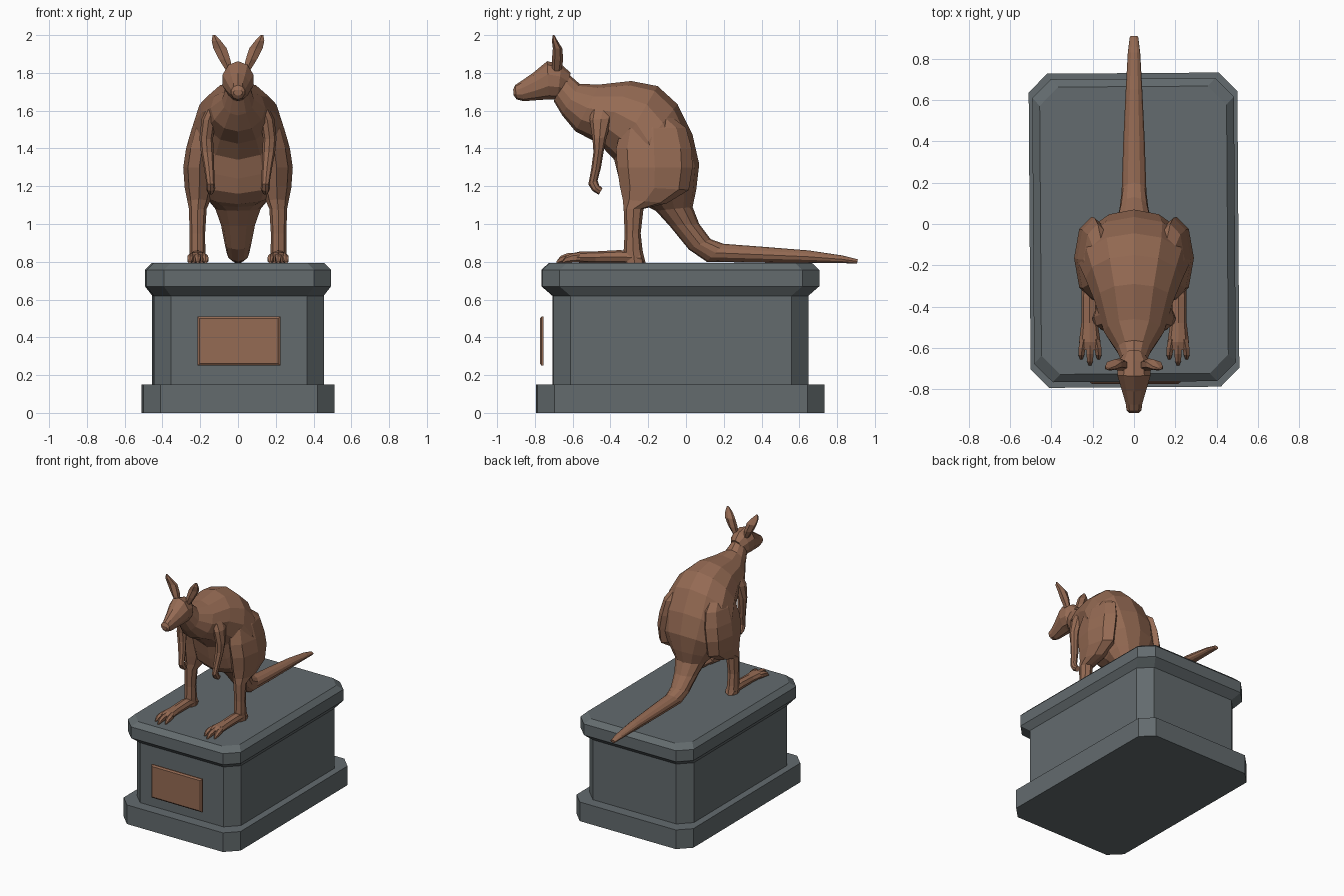
import bpy, bmesh, math


def material(name, rgb):
    m = bpy.data.materials.new(name)
    m.diffuse_color = (*rgb, 1)
    return m


BRONZE = material("bronze", (0.30, 0.145, 0.087))
STONE = material("grey stone", (0.125, 0.147, 0.156))


def skin(name, rings, mat, mirror=False):
    """Bridge closed rings of points and cap both ends."""
    bm = bmesh.new()
    loops = [[bm.verts.new(p) for p in ring] for ring in rings]
    n = len(loops[0])
    for a, b in zip(loops, loops[1:]):
        for i in range(n):
            j = (i + 1) % n
            bm.faces.new((a[i], a[j], b[j], b[i]))
    bm.faces.new(loops[0])
    bm.faces.new(loops[-1])
    bmesh.ops.recalc_face_normals(bm, faces=bm.faces)
    me = bpy.data.meshes.new(name)
    bm.to_mesh(me)
    bm.free()
    me.materials.append(mat)
    ob = bpy.data.objects.new(name, me)
    bpy.context.collection.objects.link(ob)
    if mirror:
        ob.modifiers.new("Mirror", "MIRROR").use_mirror_merge = False
    return ob


def oval(cx, y1, z1, y2, z2, hw, n):
    """Oval ring spanning two side-view points, with half-width hw."""
    pts = []
    for i in range(n):
        a = 2 * math.pi * i / n
        c = math.cos(a)
        pts.append((cx + hw * math.sin(a),
                    (y1 + y2) / 2 + c * (y1 - y2) / 2,
                    (z1 + z2) / 2 + c * (z1 - z2) / 2))
    return pts


def limb(name, specs, n=8, mirror=True):
    return skin(name, [oval(*s, n) for s in specs], BRONZE, mirror)


def octagon(hx, hy, c, z):
    return [(-hx + c, -hy, z), (hx - c, -hy, z), (hx, -hy + c, z), (hx, hy - c, z),
            (hx - c, hy, z), (-hx + c, hy, z), (-hx, hy - c, z), (-hx, -hy + c, z)]


# Stepped stone plinth with chamfered corners
plinth = skin("plinth", [octagon(*s) for s in (
    (0.505, 0.76, 0.09, 0), (0.505, 0.76, 0.09, 0.15), (0.45, 0.675, 0.09, 0.15),
    (0.45, 0.675, 0.09, 0.62), (0.488, 0.733, 0.09, 0.67),
    (0.488, 0.733, 0.09, 0.757), (0.452, 0.695, 0.09, 0.793))], STONE)
plinth.location.y = -0.03
plinth.rotation_euler.z = math.radians(0.4)


# Plaque held just in front of the plinth
def plate(hx, hz, y):
    return [(0.005 + sx * hx, y, 0.38 + sz * hz)
            for sx, sz in ((-1, -1), (1, -1), (1, 1), (-1, 1))]


skin("plaque", [plate(0.22, 0.13, -0.755), plate(0.22, 0.13, -0.765),
                plate(0.208, 0.119, -0.774)], BRONZE)

# Torso flowing from neck through hips into tail
limb("body_and_tail", [
    (0, -0.63, 1.80, -0.70, 1.65, 0.06),
    (0, -0.563, 1.742, -0.655, 1.575, 0.085),
    (0, -0.46, 1.738, -0.585, 1.49, 0.145),
    (0, -0.29, 1.757, -0.46, 1.425, 0.19),
    (0, -0.15, 1.73, -0.38, 1.34, 0.235),
    (0, -0.045, 1.634, -0.355, 1.24, 0.265),
    (0, 0.034, 1.475, -0.33, 1.16, 0.275),
    (0, 0.07, 1.316, -0.27, 1.105, 0.24),
    (0, 0.054, 1.18, -0.2, 1.09, 0.165),
    (0, 0.035, 1.09, -0.16, 1.07, 0.12),
    (0, 0.07, 1.0, -0.087, 0.99, 0.09),
    (0, 0.13, 0.92, 0.015, 0.865, 0.07),
    (0, 0.2, 0.895, 0.11, 0.80, 0.06),
    (0, 0.4, 0.88, 0.4, 0.795, 0.052),
    (0, 0.65, 0.86, 0.65, 0.793, 0.04),
    (0, 0.83, 0.833, 0.83, 0.793, 0.03),
    (0, 0.91, 0.813, 0.905, 0.79, 0.02)], 12, False)

# Head and muzzle
limb("head", [
    (0, -0.61, 1.80, -0.65, 1.67, 0.05),
    (0, -0.66, 1.845, -0.68, 1.66, 0.08),
    (0, -0.735, 1.862, -0.725, 1.66, 0.085),
    (0, -0.81, 1.80, -0.795, 1.655, 0.062),
    (0, -0.875, 1.755, -0.86, 1.65, 0.042),
    (0, -0.905, 1.735, -0.897, 1.66, 0.038),
    (0, -0.915, 1.71, -0.912, 1.68, 0.025)], 10, False)

# Ears
limb("ears", [
    (0.045, -0.71, 1.81, -0.66, 1.81, 0.02),
    (0.07, -0.71, 1.87, -0.65, 1.87, 0.034),
    (0.095, -0.705, 1.93, -0.655, 1.93, 0.041),
    (0.115, -0.71, 1.97, -0.68, 1.97, 0.028),
    (0.127, -0.705, 2.0, -0.697, 2.0, 0.008)], 6)

# Forelegs with paws
limb("arms", [
    (0.125, -0.50, 1.63, -0.37, 1.64, 0.03),
    (0.155, -0.51, 1.55, -0.39, 1.56, 0.038),
    (0.168, -0.495, 1.45, -0.42, 1.46, 0.036),
    (0.163, -0.49, 1.38, -0.435, 1.39, 0.034),
    (0.153, -0.502, 1.29, -0.45, 1.30, 0.027),
    (0.146, -0.517, 1.21, -0.468, 1.23, 0.022),
    (0.145, -0.495, 1.175, -0.46, 1.205, 0.025),
    (0.145, -0.462, 1.155, -0.442, 1.19, 0.018)])

# Haunches and lower legs
limb("hind_legs", [
    (0.15, -0.31, 1.58, -0.12, 1.60, 0.045),
    (0.175, -0.345, 1.50, 0.0, 1.51, 0.07),
    (0.19, -0.37, 1.40, 0.03, 1.40, 0.085),
    (0.205, -0.365, 1.30, 0.035, 1.30, 0.085),
    (0.205, -0.35, 1.20, 0.015, 1.18, 0.077),
    (0.208, -0.335, 1.13, -0.10, 1.11, 0.06),
    (0.213, -0.33, 1.08, -0.225, 1.08, 0.047),
    (0.215, -0.325, 0.95, -0.24, 0.95, 0.041),
    (0.215, -0.33, 0.86, -0.23, 0.86, 0.042),
    (0.215, -0.33, 0.79, -0.213, 0.79, 0.042)])

# Long hind feet
limb("hind_feet", [
    (0.215, -0.25, 0.85, -0.22, 0.79, 0.038),
    (0.215, -0.35, 0.862, -0.35, 0.79, 0.04),
    (0.215, -0.48, 0.855, -0.48, 0.792, 0.04),
    (0.214, -0.57, 0.853, -0.57, 0.795, 0.052),
    (0.213, -0.61, 0.84, -0.61, 0.795, 0.045)])

# Three toes on each foot
for i, (dx, reach) in enumerate(((-0.038, -0.655), (0, -0.685), (0.038, -0.655))):
    x = 0.213 + dx
    limb(f"toe_{i + 1}", [
        (x - dx * 0.2, -0.56, 0.85, -0.56, 0.795, 0.02),
        (x, reach + 0.055, 0.845, reach + 0.055, 0.795, 0.02),
        (x + dx * 0.1, reach + 0.02, 0.83, reach + 0.02, 0.793, 0.016),
        (x + dx * 0.1, reach, 0.803, reach, 0.79, 0.007)], 6)
